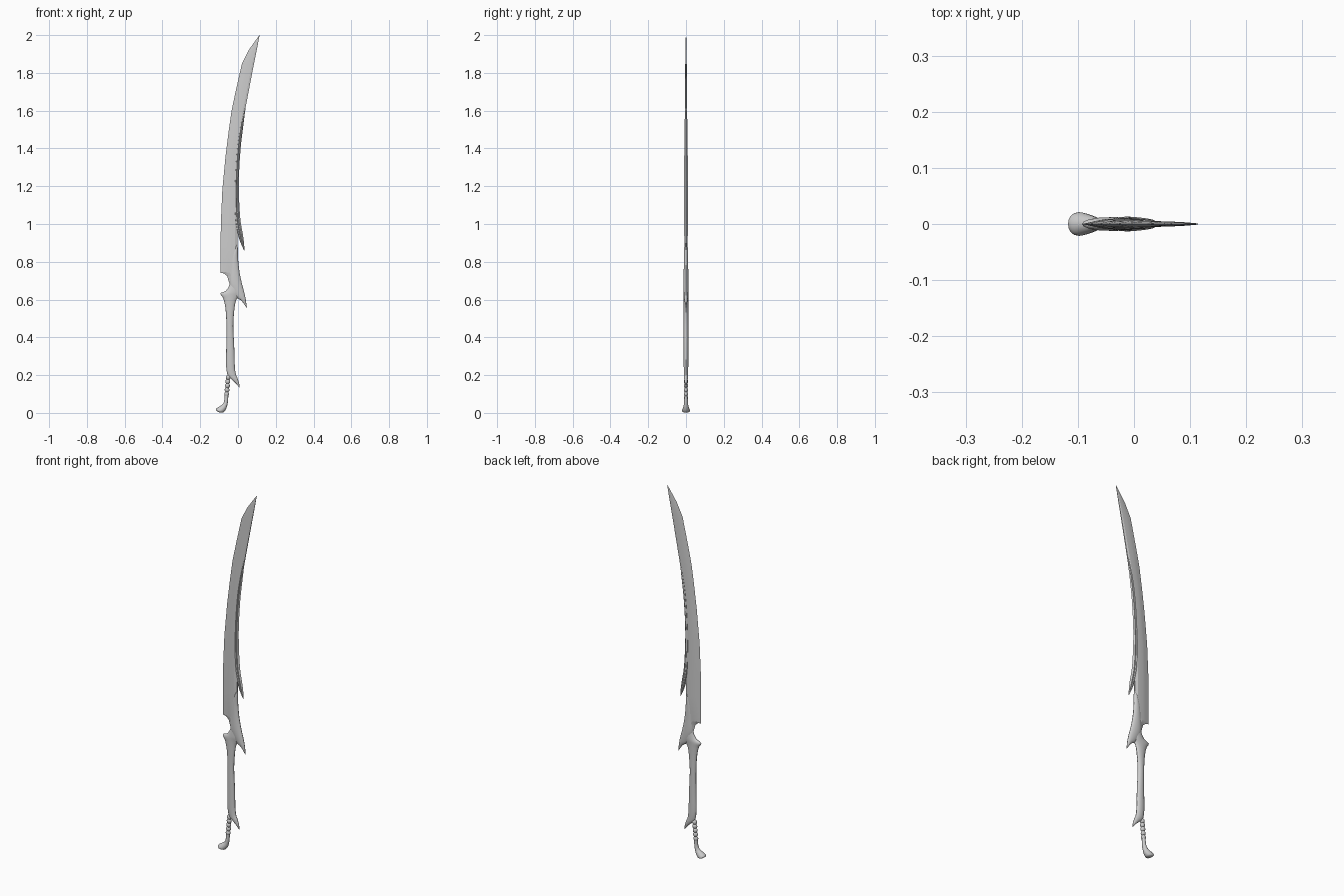
import bpy, bmesh, math
from mathutils import Vector


def catmull(rows, steps):
    out = []
    n = len(rows)
    for i in range(n - 1):
        a, b, c, d = (rows[max(0, min(n - 1, i + k))] for k in (-1, 0, 1, 2))
        for s in range(steps):
            t = s / steps
            out.append([0.5 * (2*q + (r-p)*t + (2*p-5*q+4*r-w)*t*t + (3*q-p-3*r+w)*t**3)
                        for p, q, r, w in zip(a, b, c, d)])
    return out + [list(rows[-1])]


def loft(name, rows, section, steps=1, angle=40):
    """Rows are (left x, left z, right x, right z, half depth);
    section points are (fraction across, fraction of depth)."""
    if steps > 1:
        rows = catmull(rows, steps)
    bm = bmesh.new()
    rings = []
    for xl, zl, xr, zr, t in rows:
        a, b = Vector((xl, 0, zl)), Vector((xr, 0, zr))
        rings.append([bm.verts.new(a.lerp(b, u) + Vector((0, v * t, 0))) for u, v in section])
    n = len(section)
    for r, s in zip(rings, rings[1:]):
        for i in range(n):
            j = (i + 1) % n
            bm.faces.new((r[i], r[j], s[j], s[i]))
    bm.faces.new(rings[0])
    bm.faces.new(rings[-1])
    bmesh.ops.recalc_face_normals(bm, faces=bm.faces)
    me = bpy.data.meshes.new(name)
    bm.to_mesh(me)
    bm.free()
    ob = bpy.data.objects.new(name, me)
    bpy.context.collection.objects.link(ob)
    bpy.context.view_layer.objects.active = ob
    ob.select_set(True)
    bpy.ops.object.shade_smooth_by_angle(angle=math.radians(angle))
    ob.select_set(False)
    return ob


def mirrored(half):
    """Close a half section (edge to edge) on both sides of y = 0."""
    return half + [(u, -v) for u, v in reversed(half) if v > 0]


ROUND = [(0.5 - 0.5 * math.cos(k * math.tau / 16), math.sin(k * math.tau / 16)) for k in range(16)]
BLADE = mirrored([(0, 0), (0.3, 0.65), (0.5, 1), (0.85, 1), (1, 0.45)])
SPINE = mirrored([(0, 0), (0.12, 0.9), (0.35, 1), (0.5, 0.6), (0.7, 0.65), (1, 0)])

# Curved single-edged blade
loft("blade", [
    (-.047, .69, -.015, .69, .009), (-.058, .725, -.010, .72, .009),
    (-.074, .738, -.008, .74, .009), (-.092, .742, -.006, .76, .009),
    (-.092, .88, -.003, .88, .009), (-.091, 1.0, -.004, 1.0, .009),
    (-.083, 1.18, -.005, 1.18, .008), (-.066, 1.36, .005, 1.36, .007),
    (-.051, 1.48, .018, 1.48, .0065), (-.034, 1.60, .037, 1.60, .006),
    (-.013, 1.70, .056, 1.70, .005), (.021, 1.85, .083, 1.84, .004),
    (.056, 1.92, .099, 1.92, .003), (.113, 2.0, .114, 1.998, .001)], BLADE, angle=12)

# Raised back rib ending in a barb
loft("spine_barb", [
    (.032, .860, .034, .860, .001), (.012, .905, .032, .90, .007),
    (-.004, .96, .025, .95, .010), (-.016, 1.03, .013, 1.02, .011),
    (-.019, 1.13, .006, 1.13, .011), (-.016, 1.25, .005, 1.25, .010),
    (-.006, 1.40, .014, 1.40, .009), (.012, 1.52, .028, 1.52, .008),
    (.039, 1.63, .042, 1.63, .003)], SPINE, 4)

# Grip with lower spur and the forward guard prong
loft("grip", [
    (.007, .134, .009, .136, .001), (-.012, .157, .006, .157, .006),
    (-.035, .178, -.003, .185, .010), (-.054, .198, -.012, .208, .011),
    (-.063, .25, -.017, .25, .012), (-.062, .35, -.020, .35, .012),
    (-.061, .46, -.025, .46, .012), (-.066, .55, -.020, .54, .012),
    (-.078, .605, -.012, .59, .012), (-.093, .632, .000, .612, .012),
    (-.064, .647, .008, .635, .012), (-.047, .675, .010, .67, .010),
    (-.045, .70, .005, .70, .007)], ROUND, 4)

# Guard claw sweeping from the rear spike up along the blade
loft("guard_claw", [
    (.045, .556, .047, .558, .001), (.019, .593, .041, .60, .008),
    (-.008, .612, .034, .635, .011), (-.036, .655, .022, .68, .013),
    (-.045, .69, .013, .72, .013), (-.043, .75, .006, .76, .012),
    (-.036, .82, .000, .82, .011), (-.018, .87, -.001, .87, .010),
    (-.006, .895, -.003, .895, .004)], ROUND, 4)

# Bead string below the grip
for i in range(5):
    bpy.ops.mesh.primitive_uv_sphere_add(segments=16, ring_count=10, radius=.0135,
                                         location=(-.052 - .002 * i, 0, .188 - .022 * i))
    bead = bpy.context.object
    bead.name = f"bead_{i + 1}"
    bead.scale = (.95, .85, 1)
    bpy.ops.object.shade_smooth()
    bead.select_set(False)

# Curved flared pommel
loft("pommel", [
    (-.071, .095, -.051, .095, .009), (-.072, .068, -.053, .062, .010),
    (-.080, .047, -.058, .036, .012), (-.098, .034, -.066, .016, .017),
    (-.115, .023, -.078, .003, .021), (-.117, .014, -.090, .001, .018),
    (-.108, .007, -.098, .002, .005)], ROUND, 4, 60)
